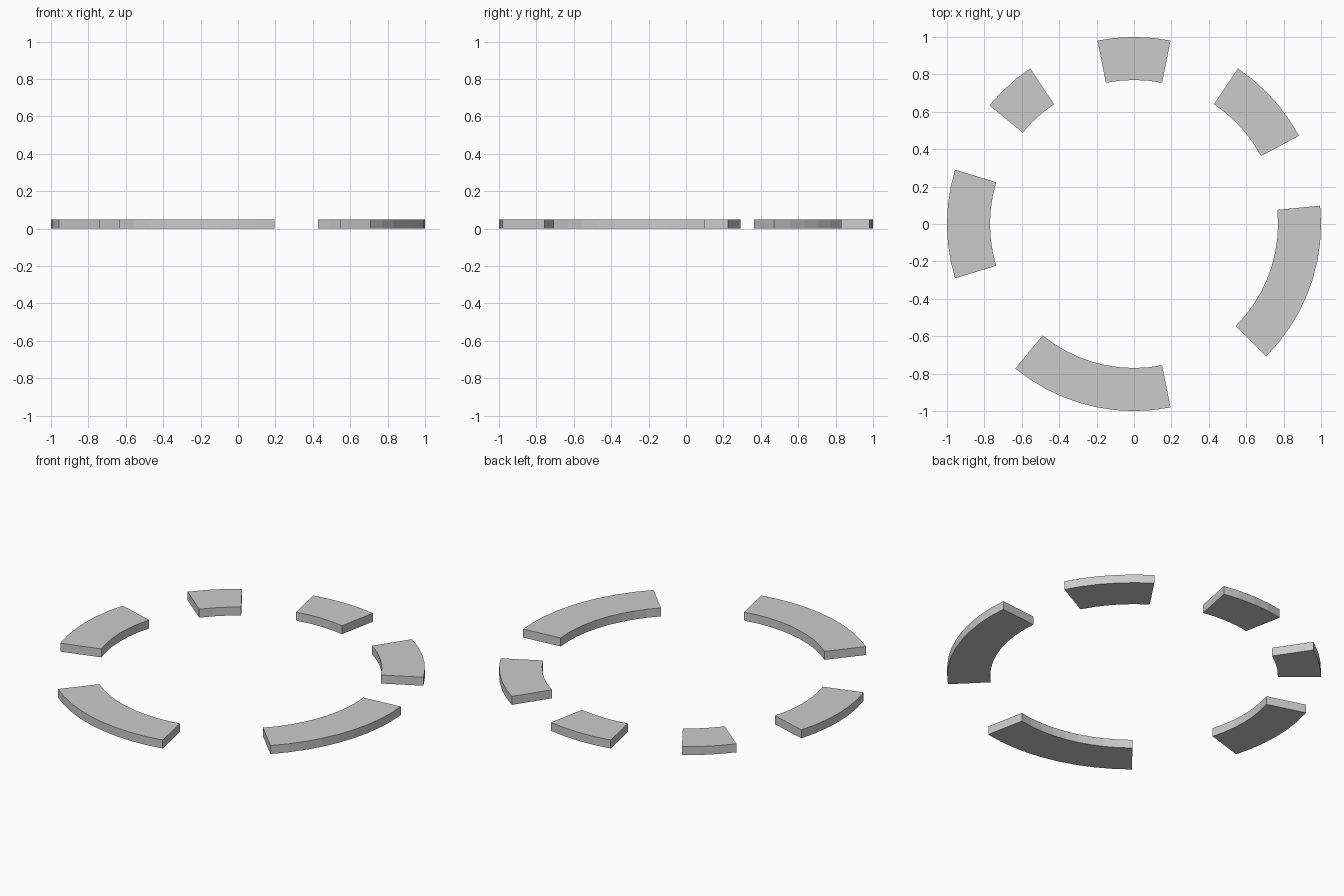
import bpy, bmesh
from math import sin, cos, tau

if "Cube" in bpy.data.objects:
    bpy.data.objects.remove(bpy.data.objects["Cube"])

STEPS, R_OUT, R_IN, H = 64, 1.0, 0.77, 0.05


def arc_block(name, start, end):
    """Flat ring segment between two steps of a 64-sided circle."""
    bm = bmesh.new()
    angles = [tau * i / STEPS for i in range(start, end + 1)]
    ring = [(R_OUT * cos(a), R_OUT * sin(a), 0) for a in angles]
    ring += [(R_IN * cos(a), R_IN * sin(a), 0) for a in reversed(angles)]
    face = bm.faces.new([bm.verts.new(p) for p in ring])
    top = bmesh.ops.extrude_face_region(bm, geom=[face], use_keep_orig=True)
    verts = [g for g in top["geom"] if isinstance(g, bmesh.types.BMVert)]
    bmesh.ops.translate(bm, vec=(0, 0, H), verts=verts)
    bmesh.ops.recalc_face_normals(bm, faces=bm.faces)
    # Split caps into clean quads/triangles
    bmesh.ops.triangulate(bm, faces=[f for f in bm.faces if len(f.verts) > 4])
    mesh = bpy.data.meshes.new(name)
    bm.to_mesh(mesh)
    bm.free()
    obj = bpy.data.objects.new(name, mesh)
    bpy.context.collection.objects.link(obj)


# Six ring segments of differing lengths
for name, start, end in [
    ("right_segment", -8, 1),
    ("back_right_segment", 5, 10),
    ("back_segment", 14, 18),
    ("back_left_segment", 22, 25),
    ("left_segment", 29, 35),
    ("front_segment", 41, 50),
]:
    arc_block(name, start, end)
